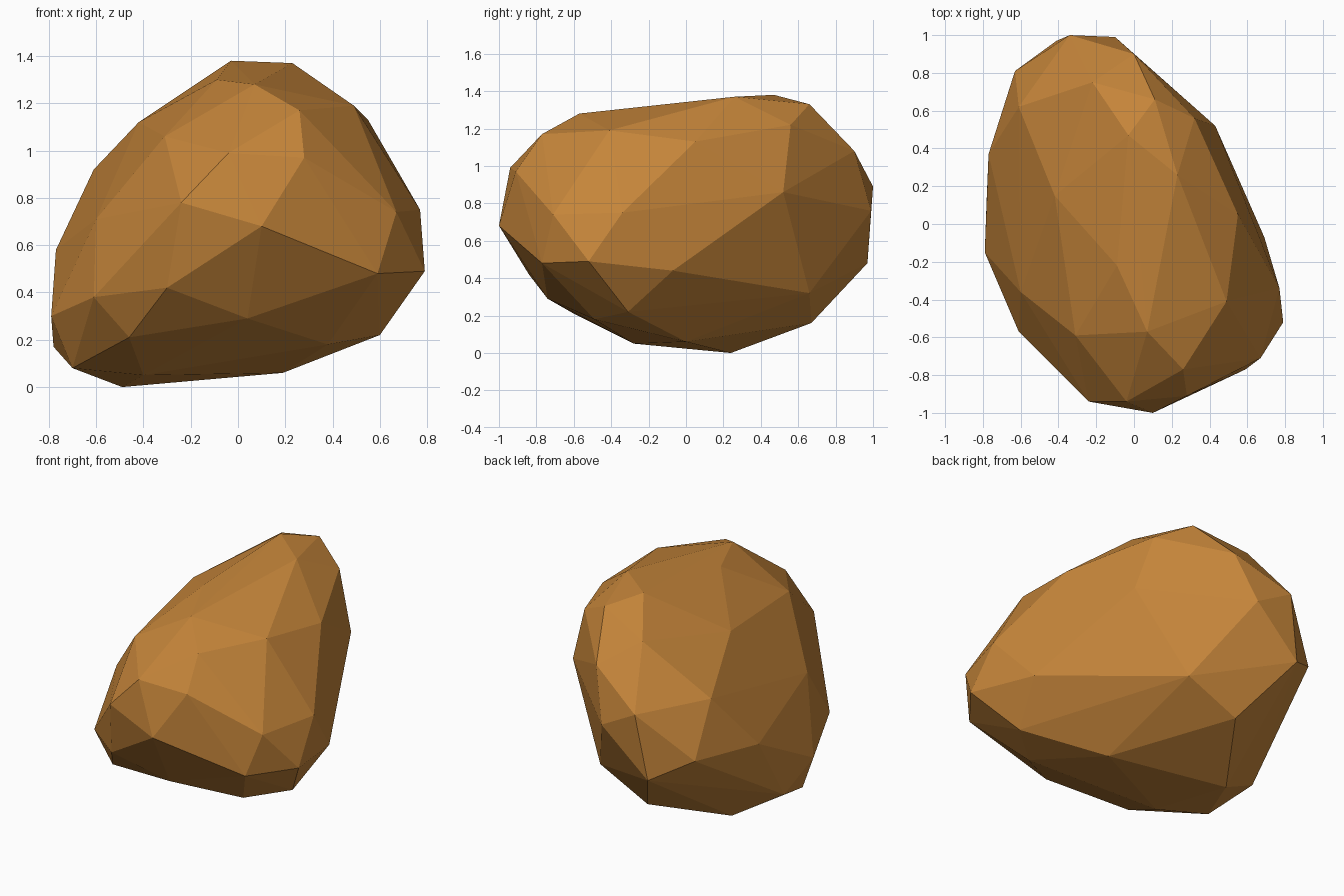
import bpy, bmesh

if "Cube" in bpy.data.objects:
    bpy.data.objects.remove(bpy.data.objects["Cube"])

# Corner points of the boulder, in hundredths of a unit, grouped by region
FRONT = [(10, -100, 68), (-4, -94, 99), (-24, -94, 78), (28, -91, 97), (26, -77, 117),
         (-31, -59, 106), (-61, -57, 38), (-60, -36, 71), (-30, -84, 42), (4, -74, 29),
         (-46, -60, 21), (38, -49, 18), (59, -77, 48), (67, -71, 74)]
RIGHT = [(79, -52, 49), (77, -34, 75), (55, 5, 113), (49, -41, 119), (69, -7, 44),
         (43, 52, 86), (60, -31, 22)]
TOP = [(7, -57, 128), (-9, -22, 130), (23, 26, 137), (-3, 47, 138), (-42, 15, 112),
       (11, 66, 133), (32, 56, 122), (-22, 75, 123)]
BACK = [(0, 90, 108), (-10, 99, 76), (-34, 100, 89), (-41, 97, 48), (14, 66, 32),
        (-20, 67, 16), (-63, 81, 60)]
LEFT = [(-61, 62, 92), (-77, 37, 58), (-79, -15, 30), (-78, 13, 17), (-70, -17, 8)]
BOTTOM = [(-49, 24, 0), (-40, -28, 5), (19, 0, 6)]

# Boulder: faceted skin stretched over the corner points
bm = bmesh.new()
for p in FRONT + RIGHT + TOP + BACK + LEFT + BOTTOM:
    bm.verts.new([c / 100 for c in p])
bmesh.ops.convex_hull(bm, input=bm.verts[:])
bmesh.ops.delete(bm, geom=[v for v in bm.verts if not v.link_faces], context='VERTS')
bmesh.ops.recalc_face_normals(bm, faces=bm.faces[:])

mesh = bpy.data.meshes.new("boulder")
bm.to_mesh(mesh)
bm.free()

# Single ochre stone colour, flat shaded
stone = bpy.data.materials.new("ochre_stone")
stone.diffuse_color = (0.56, 0.235, 0.042, 1)
stone.use_nodes = True
stone.node_tree.nodes["Principled BSDF"].inputs["Base Color"].default_value = stone.diffuse_color
mesh.materials.append(stone)
boulder = bpy.data.objects.new("boulder", mesh)
bpy.context.collection.objects.link(boulder)
